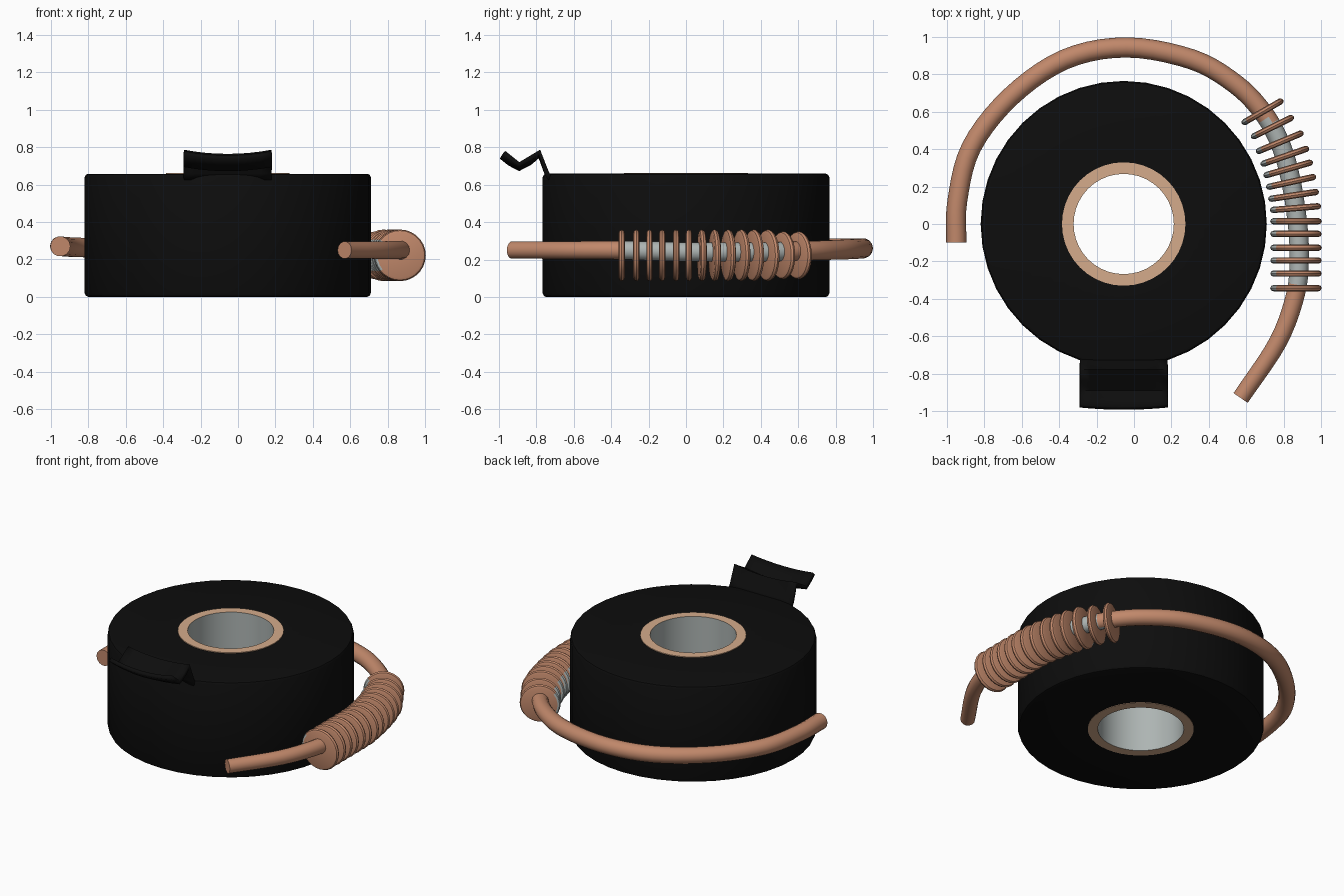
import bpy, math
from mathutils import Vector

if "Cube" in bpy.data.objects:
    bpy.data.objects.remove(bpy.data.objects["Cube"])


def mat(name, rgb):
    m = bpy.data.materials.new(name)
    m.diffuse_color = (*rgb, 1)
    m.use_nodes = True
    m.node_tree.nodes["Principled BSDF"].inputs["Base Color"].default_value = m.diffuse_color
    return m


BLACK = mat("black_tape", (0.004, 0.004, 0.004))
TAN = mat("tan_card", (0.66, 0.41, 0.26))
COPPER = mat("copper", (0.53, 0.245, 0.145))
GREY = mat("pale_grey", (0.42, 0.46, 0.45))
CX = -0.055


def make(name, verts, faces, mats, angle=35):
    me = bpy.data.meshes.new(name)
    me.from_pydata([tuple(v) for v in verts], [], faces)
    ob = bpy.data.objects.new(name, me)
    bpy.context.collection.objects.link(ob)
    for m in mats:
        me.materials.append(m)
    bpy.ops.object.select_all(action='DESELECT')
    ob.select_set(True)
    bpy.context.view_layer.objects.active = ob
    bpy.ops.object.shade_smooth_by_angle(angle=math.radians(angle))
    return ob


def lathe(name, profile, mats, n=40):
    """Closed (radius, z) profile, counter-clockwise, spun about the roll axis."""
    k = len(profile)
    verts = [(CX + r * math.cos(2 * math.pi * i / n), r * math.sin(2 * math.pi * i / n), z)
             for i in range(n) for r, z in profile]
    faces = [(i * k + j, (i + 1) % n * k + j, (i + 1) % n * k + (j + 1) % k, i * k + (j + 1) % k)
             for i in range(n) for j in range(k)]
    return make(name, verts, faces, mats)


# Tape roll and cardboard core with a grey bore
lathe("tape_roll", [(0.325, 0.003), (0.745, 0), (0.758, 0.005), (0.765, 0.02),
                    (0.765, 0.64), (0.758, 0.653), (0.745, 0.658), (0.325, 0.656)], [BLACK])
core = lathe("card_core", [(0.268, 0.0), (0.33, 0.0), (0.33, 0.661), (0.268, 0.661)], [TAN, GREY])
for p in core.data.polygons:
    if abs(p.normal.z) < 0.5 and math.hypot(p.center.x - CX, p.center.y) < 0.3:
        p.material_index = 1

# Loose tape end: zigzag strip, sagging in the middle
zigzag = [(-0.725, 0.63), (-0.745, 0.665), (-0.782, 0.752), (-0.835, 0.715),
          (-0.89, 0.685), (-0.94, 0.712), (-0.985, 0.748)]
cols = 9
verts, faces = [], []
for r, (y, z) in enumerate(zigzag):
    for c in range(cols):
        u = c / (cols - 1) * 2 - 1
        lift = 0.022 * u * u if r > 1 else 0
        verts.append((CX + 0.235 * u, y + (0.012 * u * u if r > 4 else 0), z + lift))
for r in range(len(zigzag) - 1):
    for c in range(cols - 1):
        a = r * cols + c
        faces.append((a, a + cols, a + cols + 1, a + 1))
flap = make("tape_flap", verts, faces, [BLACK])
s = flap.modifiers.new("thickness", 'SOLIDIFY')
s.thickness, s.offset = 0.026, 0

# Wire path: x, y, z, radius
keys = [(-0.95, -0.10, 0.27, 0.054), (-0.945, 0.12, 0.27, 0.053), (-0.87, 0.41, 0.265, 0.053),
        (-0.66, 0.68, 0.26, 0.053), (-0.37, 0.88, 0.26, 0.054), (-0.04, 0.944, 0.26, 0.054),
        (0.31, 0.88, 0.255, 0.054), (0.54, 0.75, 0.25, 0.053), (0.687, 0.60, 0.245, 0.052),
        (0.78, 0.435, 0.24, 0.052), (0.835, 0.25, 0.24, 0.052), (0.872, 0.02, 0.24, 0.052),
        (0.883, -0.17, 0.245, 0.052), (0.865, -0.37, 0.25, 0.05), (0.77, -0.63, 0.25, 0.048),
        (0.57, -0.93, 0.25, 0.046)]


def spline(pts, steps):
    """Catmull-Rom through the points."""
    P = [Vector(p) for p in pts]
    P = [2 * P[0] - P[1]] + P + [2 * P[-1] - P[-2]]
    out = []
    for i in range(1, len(P) - 2):
        a, b, c, d = P[i - 1:i + 3]
        for k in range(steps):
            t = k / steps
            out.append(0.5 * (2 * b + (c - a) * t + (2 * a - 5 * b + 4 * c - d) * t * t
                              + (3 * b - a - 3 * c + d) * t ** 3))
    return out + [P[-2]]


def sweep(name, rings, n, mats):
    """Tube from rings of (centre, tangent, radius), capped at both ends."""
    verts, faces = [], []
    for c, t, r in rings:
        side = t.cross(Vector((0, 0, 1))).normalized()
        up = side.cross(t).normalized()
        for k in range(n):
            a = 2 * math.pi * k / n
            verts.append(c + r * (math.cos(a) * side + math.sin(a) * up))
    m = len(rings)
    for i in range(m - 1):
        for k in range(n):
            k2 = (k + 1) % n
            faces.append((i * n + k, i * n + k2, (i + 1) * n + k2, (i + 1) * n + k))
    faces += [tuple(range(n))[::-1], tuple(range((m - 1) * n, m * n))]
    ob = make(name, verts, faces, mats)
    import bmesh
    bm = bmesh.new()
    bm.from_mesh(ob.data)
    bmesh.ops.recalc_face_normals(bm, faces=bm.faces)
    bm.to_mesh(ob.data)
    bm.free()
    return ob


path = spline(keys, 5)
centres = [p.to_3d() for p in path]
rings = []
for i, p in enumerate(path):
    t = (centres[min(i + 1, len(path) - 1)] - centres[max(i - 1, 0)]).normalized()
    rings.append((centres[i], t, p[3]))
wire = sweep("wire", rings, 14, [COPPER, GREY])
# the stretch inside the coil is grey
for p in wire.data.polygons:
    if p.center.x > 0.6 and -0.34 < p.center.y < 0.56:
        p.material_index = 1

# Coil: row of thin rounded discs threaded on the wire
ys = [-0.343, -0.265, -0.195, -0.127, -0.053, 0.015, 0.085, 0.153,
      0.225, 0.295, 0.362, 0.437, 0.518, 0.60]
right_side = [q for q in rings if q[0].x > 0.5]
for i, y in enumerate(ys):
    c = min(right_side, key=lambda q: abs(q[0].y - y))[0].copy()
    f = max(0, (y - 0.02) / 0.58)
    for a, b in zip(right_side, right_side[1:]):
        if b[0].y <= y <= a[0].y:
            c = a[0].lerp(b[0], (a[0].y - y) / (a[0].y - b[0].y))
    if f == 0:
        c.x = 0.866
    c.z = 0.222
    ang = math.radians(30 * f ** 0.85)
    t = Vector((-math.sin(ang), math.cos(ang), 0))
    R = 0.138 if y < 0.5 else 0.128
    shape = [(-0.017, R - 0.018), (-0.012, R - 0.006), (0, R), (0.012, R - 0.006), (0.017, R - 0.018)]
    disc = sweep(f"coil_turn_{i + 1}", [(c + t * d, t, r) for d, r in shape], 28, [COPPER, GREY])
    # rim facing the tape roll is grey
    inward = Vector((-math.cos(ang), -math.sin(ang), 0))
    for p in disc.data.polygons:
        if len(p.vertices) == 4 and (p.center - c).dot(inward) > 0.095:
            p.material_index = 1
